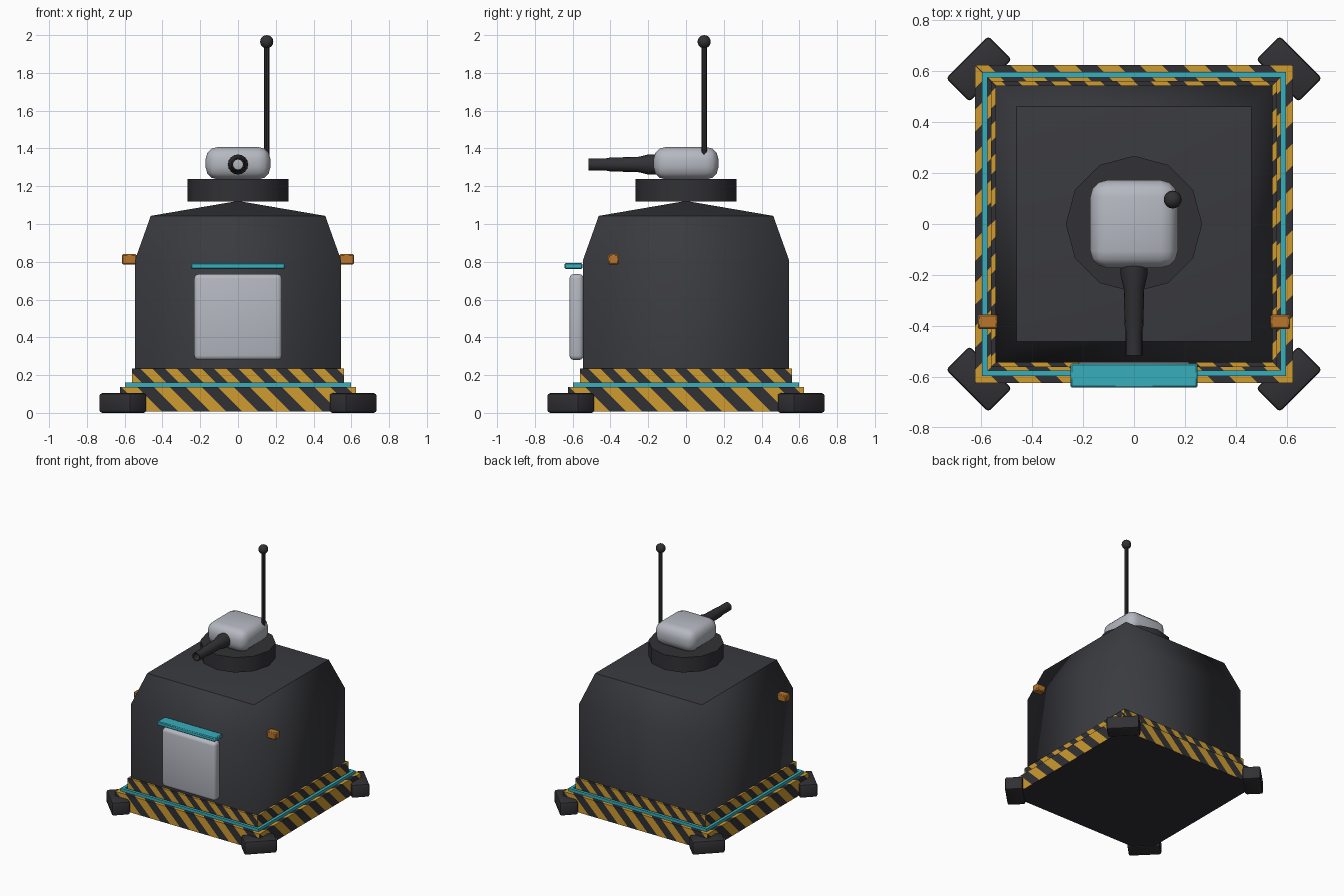
import bpy, bmesh, math
from mathutils import Matrix, Vector

if "Cube" in bpy.data.objects:
    bpy.data.objects.remove(bpy.data.objects["Cube"])


def material(name, rgb):
    m = bpy.data.materials.new(name)
    m.diffuse_color = (*rgb, 1)
    m.use_nodes = True
    m.node_tree.nodes["Principled BSDF"].inputs["Base Color"].default_value = m.diffuse_color
    return m


CHARCOAL = material("charcoal", (0.042, 0.043, 0.050))
BLACK = material("dark_grey", (0.031, 0.031, 0.036))
GREY = material("light_grey", (0.46, 0.48, 0.53))
TEAL = material("teal", (0.038, 0.42, 0.50))
ORANGE = material("orange", (0.48, 0.18, 0.026))
YELLOW = material("hazard_yellow", (0.62, 0.33, 0.03))


def finish(name, bm, mats, angle=None):
    """Turn a bmesh into an object, optionally smooth by angle (degrees)."""
    me = bpy.data.meshes.new(name)
    bm.to_mesh(me)
    bm.free()
    for m in mats:
        me.materials.append(m)
    ob = bpy.data.objects.new(name, me)
    bpy.context.collection.objects.link(ob)
    if angle:
        bpy.ops.object.select_all(action='DESELECT')
        ob.select_set(True)
        bpy.context.view_layer.objects.active = ob
        bpy.ops.object.shade_smooth_by_angle(angle=math.radians(angle))
    return ob


def box(name, lo, hi, mat, bevel=0.0, segments=2, turn=0.0, angle=40):
    """Bevelled box between two corners, turned about its own vertical axis."""
    lo, hi = Vector(lo), Vector(hi)
    bm = bmesh.new()
    bmesh.ops.create_cube(bm, size=1)
    bmesh.ops.scale(bm, vec=hi - lo, verts=bm.verts)
    if bevel:
        bmesh.ops.bevel(bm, geom=bm.edges[:], offset=bevel, segments=segments,
                        profile=0.5, affect='EDGES')
    bm.transform(Matrix.Translation((lo + hi) / 2) @ Matrix.Rotation(turn, 4, 'Z'))
    return finish(name, bm, [mat], angle)


def square_loft(bm, profile):
    """Square rings (half width, height) joined by walls; returns the rings."""
    rings = [[bm.verts.new((sx * h, sy * h, z)) for sx, sy in
              ((-1, -1), (1, -1), (1, 1), (-1, 1))] for h, z in profile]
    for a, b in zip(rings, rings[1:]):
        for i in range(4):
            j = (i + 1) % 4
            bm.faces.new((a[i], a[j], b[j], b[i]))
    return rings


def lathe(name, profile, mat, sides, place, angle=40):
    """Revolve (radius, height) points; the ends are left open."""
    bm = bmesh.new()
    rings = [[bm.verts.new((r * math.cos(2 * math.pi * i / sides),
                            r * math.sin(2 * math.pi * i / sides), z))
              for i in range(sides)] for r, z in profile]
    for a, b in zip(rings, rings[1:]):
        for i in range(sides):
            j = (i + 1) % sides
            bm.faces.new((a[i], a[j], b[j], b[i]))
    bm.transform(place)
    return finish(name, bm, [mat], angle)


def cylinder(name, r, z0, z1, mat, sides, x=0, y=0):
    bm = bmesh.new()
    bmesh.ops.create_cone(bm, cap_ends=True, segments=sides, radius1=r, radius2=r,
                          depth=z1 - z0,
                          matrix=Matrix.Translation((x, y, (z0 + z1) / 2)))
    return finish(name, bm, [mat], 40)


def striped_tier(name, half, inner, z0, z1, period):
    """Square plinth tier whose walls and ledge carry cut diagonal stripes."""
    bm = bmesh.new()
    for side in range(4):
        part = bmesh.new()
        rows = [[part.verts.new((s * h, -h, z)) for s in (-1, 1)]
                for h, z in ((half, z0), (half, z1), (inner, z1))]
        for a, b in zip(rows, rows[1:]):
            part.faces.new((a[0], a[1], b[1], b[0]))
        step = period / 2
        n = int(2 * half / step) + 4
        for k in range(-2 * n, n):
            bmesh.ops.bisect_plane(part, geom=part.verts[:] + part.edges[:] + part.faces[:],
                                   plane_co=(k * step, 0, 0), plane_no=(1, 1, 1))
        for f in part.faces:
            f.material_index = math.floor(sum(f.calc_center_median()) / step) % 2
        part.transform(Matrix.Rotation(side * math.pi / 2, 4, 'Z'))
        tmp = bpy.data.meshes.new("tmp")
        part.to_mesh(tmp)
        part.free()
        bm.from_mesh(tmp)
        bpy.data.meshes.remove(tmp)
    # plain underside
    bm.faces.new([bm.verts.new((x * half, y * half, z0)) for x, y in
                  ((-1, -1), (-1, 1), (1, 1), (1, -1))])
    return finish(name, bm, [BLACK, YELLOW])


# Plinth: two striped tiers with a glowing trim between them
striped_tier("lower_plinth", 0.625, 0.55, 0.008, 0.138, 0.17)
striped_tier("upper_plinth", 0.562, 0.54, 0.138, 0.235, 0.13)
bm = bmesh.new()
square_loft(bm, [(0.575, 0.136), (0.598, 0.136), (0.598, 0.16), (0.575, 0.16), (0.575, 0.136)])
bmesh.ops.remove_doubles(bm, verts=bm.verts, dist=1e-5)
bmesh.ops.recalc_face_normals(bm, faces=bm.faces)
finish("plinth_trim", bm, [TEAL])

# Corner feet, set diagonally
for i in range(4):
    a = math.pi / 4 + i * math.pi / 2
    cx, cy = 0.862 * math.cos(a), 0.862 * math.sin(a)
    box(f"foot_{i + 1}", (cx - 0.065, cy - 0.118, 0), (cx + 0.065, cy + 0.118, 0.104),
        BLACK, 0.014, 2, a)

# Main body: straight walls, tapered shoulder, shallow pyramid roof
bm = bmesh.new()
rings = square_loft(bm, [(0.545, 0.2), (0.545, 0.81), (0.462, 1.043)])
apex = bm.verts.new((0, 0, 1.122))
rim = rings[-1]
for i in range(4):
    bm.faces.new((rim[i], rim[(i + 1) % 4], apex))
bm.faces.new(rings[0][::-1])
for f in bm.faces:
    f.smooth = True
for e in bm.edges:
    if all(v in rim for v in e.verts) or all(v in rings[0] for v in e.verts):
        e.smooth = False
finish("body", bm, [CHARCOAL])

# Front door and the lit canopy above it
box("door", (-0.232, -0.617, 0.28), (0.232, -0.543, 0.735), GREY, 0.024, 3)
box("door_canopy", (-0.25, -0.643, 0.762), (0.25, -0.548, 0.793), TEAL, 0.006, 1)

# Side marker lamps
for s, n in ((-1, "left"), (1, "right")):
    box(f"{n}_marker_lamp", (s * 0.575 - 0.039, -0.412, 0.786),
        (s * 0.575 + 0.039, -0.356, 0.84), ORANGE, 0.006, 1)

# Turret: ring, head, hollow barrel
cylinder("turret_ring", 0.268, 1.12, 1.237, BLACK, 12)
box("turret_head", (-0.172, -0.172, 1.236), (0.172, 0.172, 1.408), GREY, 0.066, 3)
lathe("barrel", [(0.053, 0.15), (0.053, 0.2), (0.04, 0.255), (0.037, 0.4), (0.033, 0.42),
                 (0.033, 0.517), (0.026, 0.517), (0.026, 0.172)],
      BLACK, 16, Matrix.Translation((0, 0, 1.315)) @ Matrix.Rotation(math.pi / 2, 4, 'X'))

# Antenna with ball tip
cylinder("antenna_mast", 0.014, 1.36, 1.95, BLACK, 8, 0.152, 0.096)
bm = bmesh.new()
bmesh.ops.create_uvsphere(bm, u_segments=16, v_segments=10, radius=0.035,
                          matrix=Matrix.Translation((0.152, 0.096, 1.965)))
finish("antenna_tip", bm, [BLACK], 60)
